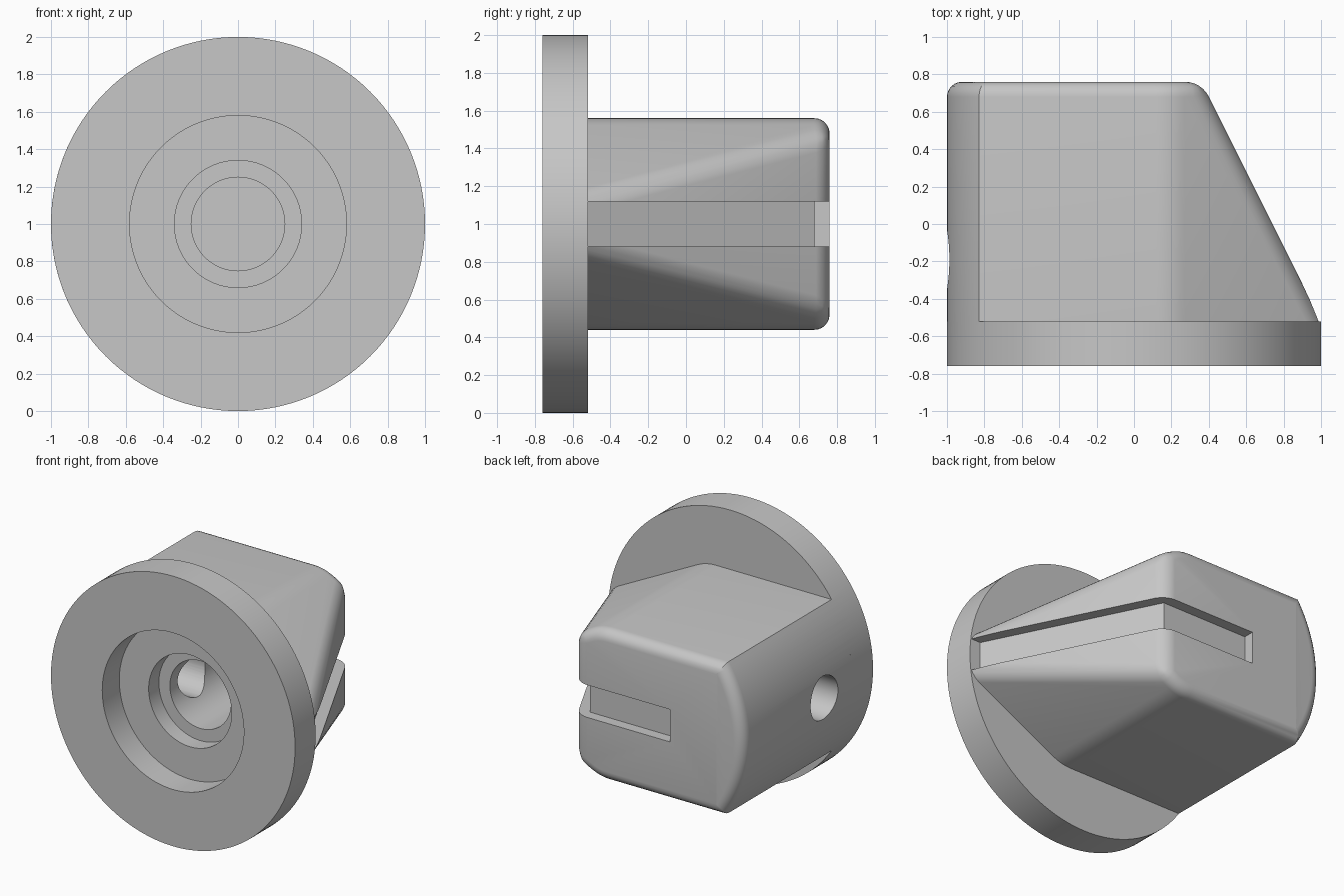
import bpy, bmesh, math
from mathutils import Vector, Matrix

if "Cube" in bpy.data.objects:
    bpy.data.objects.remove(bpy.data.objects["Cube"], do_unlink=True)

# Single plain grey material
grey = bpy.data.materials.new("plain grey")
grey.use_nodes = True
grey.diffuse_color = (0.57, 0.57, 0.57, 1)
grey.node_tree.nodes["Principled BSDF"].inputs["Base Color"].default_value = grey.diffuse_color

MID = 1.0      # height of the knob axis
BASE = -0.52   # back face of the flange


def finish(name, bm):
    bmesh.ops.recalc_face_normals(bm, faces=bm.faces[:])
    mesh = bpy.data.meshes.new(name)
    bm.to_mesh(mesh)
    bm.free()
    mesh.materials.append(grey)
    obj = bpy.data.objects.new(name, mesh)
    bpy.context.collection.objects.link(obj)
    return obj


def prism(points, vector):
    """Closed polygon swept along a vector."""
    bm = bmesh.new()
    face = bm.faces.new([bm.verts.new(p) for p in points])
    ext = bmesh.ops.extrude_face_region(bm, geom=[face])
    moved = [g for g in ext["geom"] if isinstance(g, bmesh.types.BMVert)]
    bmesh.ops.translate(bm, verts=moved, vec=vector)
    return bm


def lathe(name, profile, sides=128):
    """Solid turned about the knob axis from (radius, y) pairs."""
    bm = bmesh.new()
    rings = []
    for r, y in profile:
        rings.append([bm.verts.new((r * math.cos(a), y, MID + r * math.sin(a)))
                      for a in (math.tau * i / sides for i in range(sides))])
    for a, b in zip(rings, rings[1:]):
        for i in range(sides):
            j = (i + 1) % sides
            bm.faces.new((a[i], a[j], b[j], b[i]))
    bm.faces.new(rings[0])
    bm.faces.new(rings[-1])
    return finish(name, bm)


def combine(target, tool, operation):
    mod = target.modifiers.new(operation.lower(), "BOOLEAN")
    mod.operation, mod.object, mod.solver = operation, tool, "EXACT"
    bpy.context.view_layer.objects.active = target
    bpy.ops.object.modifier_apply(modifier=mod.name)
    bpy.data.objects.remove(tool, do_unlink=True)


# Grip cross-section: round on one side, flat above and below, tapered on the other
half = 0.56
corner = Vector((0.20, half))
taper = (Vector((1.0, 0.15)) - corner).normalized()
start, end = corner - Vector((0.08, 0)), corner + taper * 0.08
upper = []
for i in range(7):
    t = i / 6
    upper.append((1 - t) ** 2 * start + 2 * t * (1 - t) * corner + t * t * end)
upper.append(corner + taper * 1.0)
lower = [Vector((p.x, -p.y)) for p in reversed(upper)]
arc_end = math.asin(half)
arc = []
for i in range(33):
    a = math.pi + arc_end - 2 * arc_end * i / 32
    arc.append(Vector((math.cos(a), math.sin(a))))
section = upper + lower + arc

# Grip: sweep the section, slice the slanted side, round the rim
low = BASE - 0.005
bm = prism([(p.x, low, MID + p.y) for p in section], (0, 0.76 - low, 0))
slant = Vector((2, 1, 0)).normalized()
cut = bmesh.ops.bisect_plane(bm, geom=bm.verts[:] + bm.edges[:] + bm.faces[:],
                             plane_co=(1, BASE, MID), plane_no=slant, clear_outer=True)
bmesh.ops.holes_fill(bm, edges=[e for e in bm.edges if e.is_boundary])
bmesh.ops.recalc_face_normals(bm, faces=bm.faces[:])
bm.normal_update()


def is_end(face):
    return face.normal.y > 0.99 or face.normal.dot(slant) > 0.99


rim = [e for e in bm.edges if any(is_end(f) for f in e.link_faces)
       and not all(abs(v.co.y - low) < 0.001 for v in e.verts)]
bmesh.ops.bevel(bm, geom=rim, offset=0.08, offset_type="OFFSET", segments=6,
                profile=0.5, affect="EDGES", clamp_overlap=False)
grip = finish("grip", bm)

# Pointer slot running down the slant and across the back
slot_path = [(-0.4, 0.68), (0.31, 0.68), (0.93, -0.56), (1.3, -0.56), (1.3, 1), (-0.4, 1)]
slot = finish("slot_cutter", prism([(x, y, MID - 0.12) for x, y in slot_path], (0, 0, 0.24)))
combine(grip, slot, "DIFFERENCE")

# Flange joined to the grip
knob = lathe("knob", [(1, -0.76), (1, BASE)])
combine(knob, grip, "UNION")

# Stepped bore from the front
bore = lathe("bore_cutter", [(0.58, -0.9), (0.58, -0.56), (0.34, -0.56),
                             (0.34, -0.44), (0.25, -0.44), (0.25, 0.3)])
combine(knob, bore, "DIFFERENCE")

# Set-screw hole from the round side into the bore
bm = bmesh.new()
bmesh.ops.create_cone(bm, cap_ends=True, segments=48, radius1=0.16, radius2=0.16, depth=1.2,
                      matrix=Matrix.Translation((-0.65, -0.19, MID))
                      @ Matrix.Rotation(math.pi / 2, 4, "Y"))
combine(knob, finish("screw_cutter", bm), "DIFFERENCE")

# Smooth curved surfaces, keep crisp edges
bpy.ops.object.select_all(action="DESELECT")
knob.select_set(True)
bpy.context.view_layer.objects.active = knob
bpy.ops.object.shade_smooth_by_angle(angle=math.radians(25))
